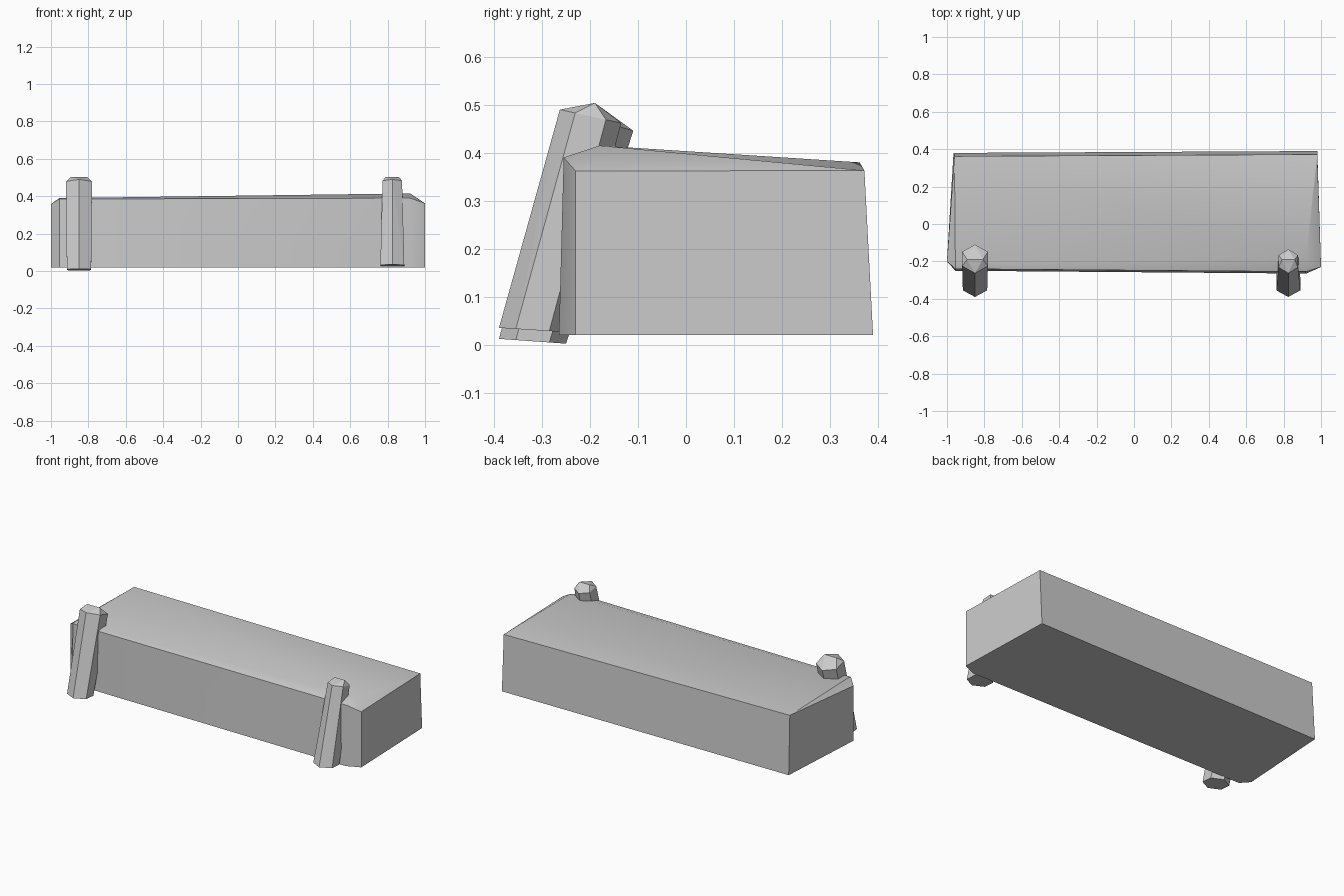
import bpy, bmesh, math
from mathutils import Vector

if "Cube" in bpy.data.objects:
    bpy.data.objects.remove(bpy.data.objects["Cube"])

grey = bpy.data.materials.new("light grey")
grey.diffuse_color = (0.6, 0.6, 0.6, 1)
grey.use_nodes = True
grey.node_tree.nodes["Principled BSDF"].inputs["Base Color"].default_value = grey.diffuse_color


def finish(name, bm, smooth=False):
    bmesh.ops.recalc_face_normals(bm, faces=bm.faces)
    mesh = bpy.data.meshes.new(name)
    bm.to_mesh(mesh)
    bm.free()
    mesh.materials.append(grey)
    ob = bpy.data.objects.new(name, mesh)
    bpy.context.collection.objects.link(ob)
    if smooth:
        bpy.ops.object.select_all(action='DESELECT')
        ob.select_set(True)
        bpy.context.view_layer.objects.active = ob
        bpy.ops.object.shade_smooth_by_angle(angle=math.radians(30))
    return ob


# Main slab: a box with clipped front corners and a slightly warped top
bottom = [(1, -0.23), (0.92, -0.265), (-0.955, -0.25),
          (-1, -0.20), (-0.965, 0.38), (0.98, 0.39)]
top = [(1, -0.23, 0.362), (0.92, -0.255, 0.39), (-0.955, -0.24, 0.385),
       (-1, -0.20, 0.358), (-0.96, 0.362, 0.38), (0.98, 0.372, 0.363)]
bm = bmesh.new()
lo = [bm.verts.new((x, y, 0.02)) for x, y in bottom]
hi = [bm.verts.new(p) for p in top]
ridge_r = bm.verts.new((0.92, -0.18, 0.415))
ridge_l = bm.verts.new((-0.955, -0.215, 0.39))
bm.faces.new(lo)
for i in range(6):
    j = (i + 1) % 6
    bm.faces.new((lo[i], lo[j], hi[j], hi[i]))
for f in ((hi[0], hi[1], ridge_r), (hi[1], hi[2], ridge_l, ridge_r),
          (hi[2], hi[3], ridge_l), (hi[3], hi[4], ridge_l),
          (ridge_l, hi[4], ridge_r), (hi[4], hi[5], ridge_r),
          (hi[5], hi[0], ridge_r)):
    bm.faces.new(f)
finish("slab", bm, True)


# Leaning hexagonal posts with a wedge-shaped cap
def post(name, x, base, crown, w_base, w_crown, w_cap):
    """base and crown are the front and back corners (y, z) of each ring."""
    bm = bmesh.new()
    for (front, back), w in ((base, w_base), (crown, w_crown)):
        f, b = Vector((x, *front)), Vector((x, *back))
        for side, t in ((0, 0), (1, 0.25), (1, 0.75), (0, 1), (-1, 0.75), (-1, 0.25)):
            p = f.lerp(b, t)
            bm.verts.new((x + side * w, p.y, p.z))
    for s in (-1, 1):
        bm.verts.new((x + s * w_cap, -0.19, 0.504))
    bmesh.ops.convex_hull(bm, input=bm.verts)
    bmesh.ops.dissolve_limit(bm, angle_limit=math.radians(3),
                             verts=bm.verts, edges=bm.edges)
    finish(name, bm)


post("left_post", -0.85, ((-0.39, 0.012), (-0.25, 0.002)),
     ((-0.263, 0.49), (-0.11, 0.446)), 0.065, 0.069, 0.042)
post("right_post", 0.825, ((-0.39, 0.035), (-0.25, 0.026)),
     ((-0.263, 0.49), (-0.135, 0.462)), 0.064, 0.052, 0.034)
